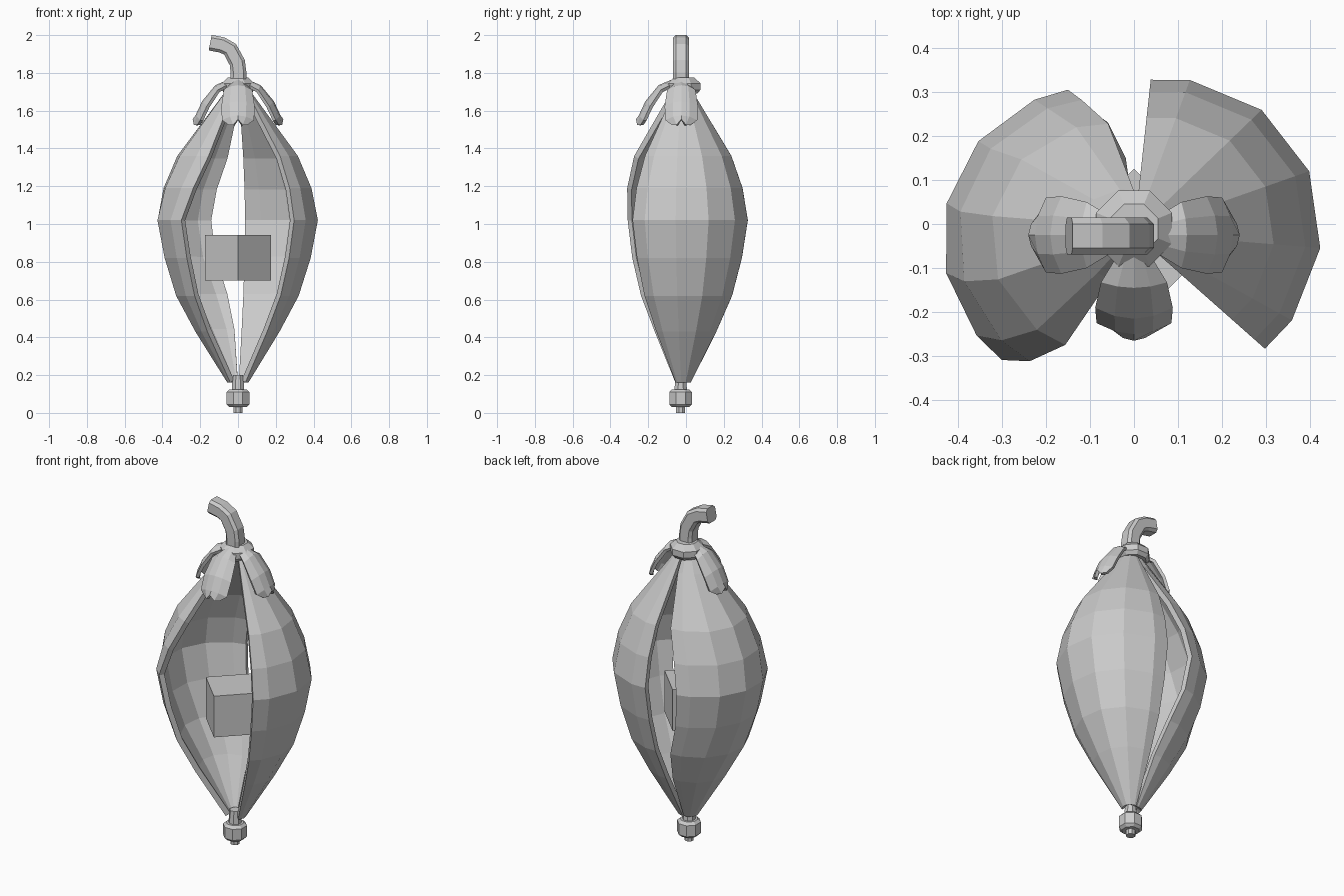
import bpy, bmesh, math
from mathutils import Vector

if "Cube" in bpy.data.objects:
    bpy.data.objects.remove(bpy.data.objects["Cube"])

grey = bpy.data.materials.new("pod grey")
grey.diffuse_color = (0.6, 0.6, 0.6, 1)
grey.use_nodes = True
grey.node_tree.nodes["Principled BSDF"].inputs["Base Color"].default_value = grey.diffuse_color


def make(name, verts, faces, thick=0):
    me = bpy.data.meshes.new(name)
    me.from_pydata(verts, [], faces)
    me.materials.append(grey)
    ob = bpy.data.objects.new(name, me)
    bpy.context.collection.objects.link(ob)
    if thick:
        mod = ob.modifiers.new("thickness", 'SOLIDIFY')
        mod.thickness = thick
        mod.offset = -1
    return ob


def grid_faces(rows, cols):
    return [(i * cols + j, i * cols + j + 1, (i + 1) * cols + j + 1, (i + 1) * cols + j)
            for i in range(rows - 1) for j in range(cols - 1)]


def loft(name, rings):
    # closed rings of equal length joined into a capped tube
    n = len(rings[0])
    verts = [p for r in rings for p in r]
    faces = [(k * n + i, k * n + (i + 1) % n, (k + 1) * n + (i + 1) % n, (k + 1) * n + i)
             for k in range(len(rings) - 1) for i in range(n)]
    faces += [tuple(reversed(range(n))), tuple(range(len(verts) - n, len(verts)))]
    return make(name, verts, faces)


def turned(name, profile, y, sides=8):
    # octagonal turned part; radius is measured to the flats
    k = 1 / math.cos(math.pi / sides)
    return loft(name, [[(r * k * math.cos((i + .5) * math.tau / sides),
                         y + r * k * math.sin((i + .5) * math.tau / sides), z)
                        for i in range(sides)] for r, z in profile])


# Two pod shells: an off-centre arc scaled by height
heights = [.16, .43, .62, .82, 1.02, 1.19, 1.36, 1.62, 1.73]
scales = [.13, .52, .76, .91, 1, .92, .75, .30, .11]
steps = [0, .1, .3, .5, .7, .9, 1]


def shell(name, cx, cy, starts, ends):
    verts = []
    for z, f, a0, a1 in zip(heights, scales, starts, ends):
        for t in steps:
            a = math.radians(a0 + (a1 - a0) * t)
            verts.append((f * (cx + .345 * math.cos(a)),
                          -.02 + f * (cy + .345 * math.sin(a)), z))
    make(name, verts, grid_faces(len(heights), len(steps)), .03)


shell("right_shell", .08, .005, [-51] * 9, [97] * 9)
shell("left_shell", -.09, -.015,
      [75, 81, 88, 98, 100, 96.5, 88, 75, 75],
      [230, 230, 232, 233, 232.5, 241, 250, 255, 255])

# Sepals drooping over the left, right and front
sepal_rows = [(.05, 1.765, .04), (.12, 1.735, .075), (.19, 1.65, .088),
              (.225, 1.575, .085), (.24, 1.525, .05)]
for name, deg in (("left_sepal", 180), ("right_sepal", 0), ("front_sepal", -90)):
    u = Vector((math.cos(math.radians(deg)), math.sin(math.radians(deg)), 0))
    v = Vector((-u.y, u.x, 0))
    verts = []
    for i, (s, z, w) in enumerate(sepal_rows):
        for t in (-1, -.5, 0, .5, 1):
            droop = t * t
            notch = .03 if i == 4 and t == 0 else 0
            p = u * (s - .025 * droop * min(i, 2) / 2) + v * (w * t)
            verts.append((p.x, p.y - .025, z - .025 * droop * (i < 4) + notch))
    faces = [tuple(reversed(f)) for f in grid_faces(5, 5)]
    make(name, verts, faces, .018)

# Collar under the stem
turned("collar", [(.07, 1.69), (.086, 1.71), (.086, 1.745), (.055, 1.775)], -.01)

# Hooked stem: chamfered square section along a bent path
path = [(0, 1.74), (.003, 1.80), (-.004, 1.855), (-.042, 1.925), (-.085, 1.948), (-.147, 1.96)]
section = [(.042, -.027), (.042, .027), (.027, .042), (-.027, .042),
           (-.042, .027), (-.042, -.027), (-.027, -.042), (.027, -.042)]
rings = []
for i, (x, z) in enumerate(path):
    a, b = path[max(i - 1, 0)], path[min(i + 1, len(path) - 1)]
    d = Vector((b[0] - a[0], b[1] - a[1])).normalized()
    rings.append([(x + d.y * p, -.027 + q, z - d.x * p) for p, q in section])
loft("stem", rings)

# Knob at the bottom
turned("bottom_knob", [(.024, 0), (.024, .03), (.045, .03), (.06, .045), (.06, .11),
                       (.045, .125), (.033, .125), (.027, .20)], -.028)

# Cube held inside the pod, turned on edge
h = .175
loft("inner_cube", [[(h, -.05, z), (0, -.05 + h, z), (-h, -.05, z), (0, -.05 - h, z)]
                    for z in (.70, .943)])
